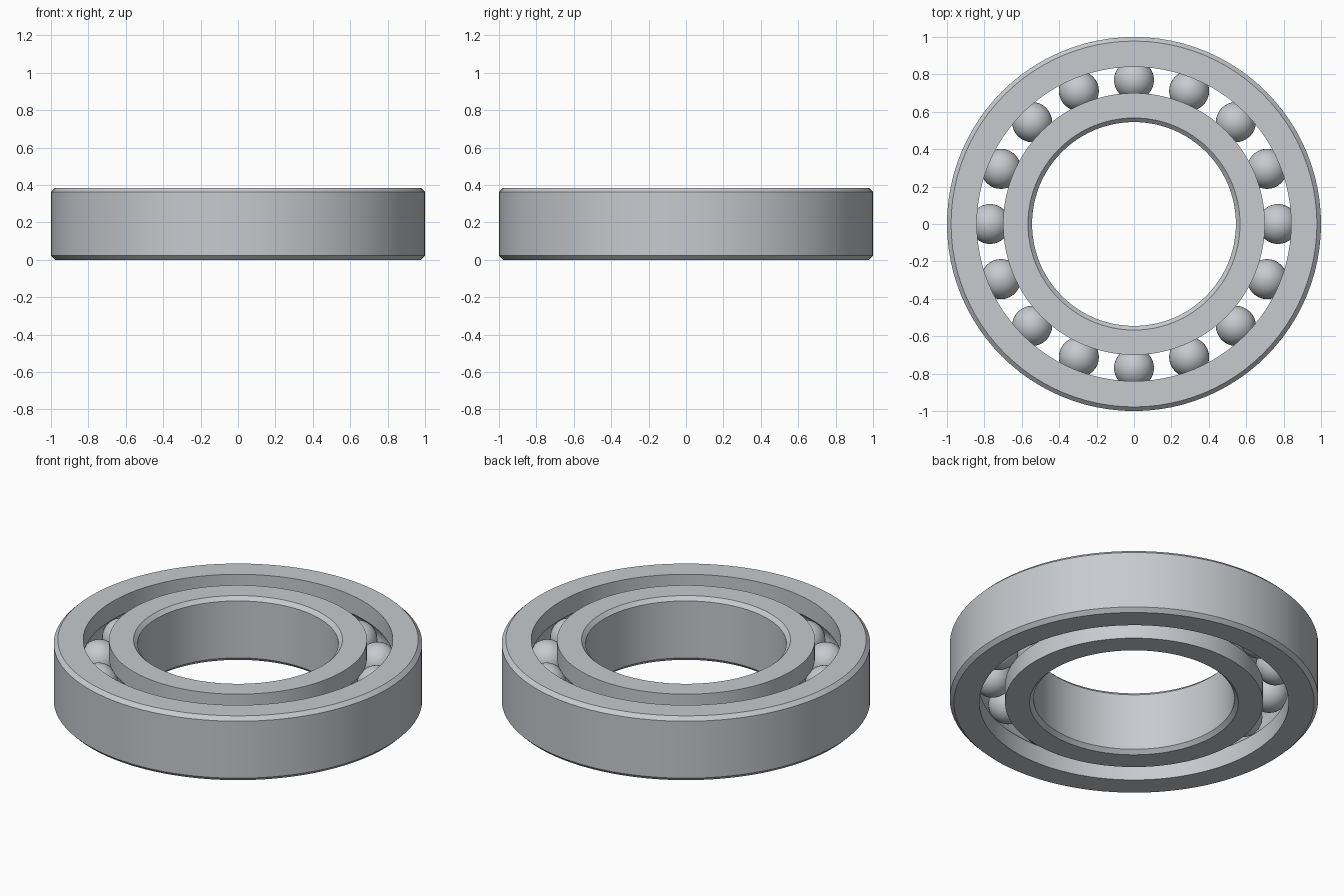
import bpy
import bmesh
from math import sin, cos, asin, pi, radians
from mathutils import Vector

default = bpy.data.objects.get("Cube")
if default:
    bpy.data.objects.remove(default, do_unlink=True)

HEIGHT = 0.385
MID = HEIGHT / 2
CHAMFER = 0.022
PITCH = 0.77          # radius of the ball circle
BALL_R = 0.107
GROOVE_R = 0.109
SEGMENTS = 96
BALLS = 16

steel = bpy.data.materials.new("brushed steel grey")
steel.use_nodes = True
colour = (0.57, 0.59, 0.62, 1)
steel.diffuse_color = colour
bsdf = steel.node_tree.nodes["Principled BSDF"]
bsdf.inputs["Base Color"].default_value = colour
bsdf.inputs["Roughness"].default_value = 0.5


def finish(name, bm, angle):
    """Turn a bmesh into a smooth shaded steel object."""
    mesh = bpy.data.meshes.new(name)
    bm.to_mesh(mesh)
    bm.free()
    mesh.materials.append(steel)
    obj = bpy.data.objects.new(name, mesh)
    bpy.context.collection.objects.link(obj)
    bpy.ops.object.select_all(action="DESELECT")
    obj.select_set(True)
    bpy.context.view_layer.objects.active = obj
    bpy.ops.object.shade_smooth_by_angle(angle=radians(angle))
    return obj


def race(name, rim, track):
    """Revolve a ring: chamfered at radius rim, ball groove at radius track."""
    side = 1 if rim > track else -1
    profile = [(track, 0), (rim - side * CHAMFER, 0), (rim, CHAMFER),
               (rim, HEIGHT - CHAMFER), (rim - side * CHAMFER, HEIGHT),
               (track, HEIGHT)]
    # Arc of the groove, from top to bottom
    limit = pi / 2 - asin(abs(track - PITCH) / GROOVE_R)
    steps = 12
    for i in range(steps + 1):
        a = limit * (1 - 2 * i / steps)
        profile.append((PITCH + side * GROOVE_R * cos(a),
                        MID + GROOVE_R * sin(a)))
    bm = bmesh.new()
    verts = [bm.verts.new((r, 0, z)) for r, z in profile]
    edges = [bm.edges.new((v, verts[i - 1])) for i, v in enumerate(verts)]
    bmesh.ops.spin(bm, geom=verts + edges, cent=(0, 0, 0), axis=(0, 0, 1),
                   angle=2 * pi, steps=SEGMENTS, use_merge=True)
    bmesh.ops.remove_doubles(bm, verts=bm.verts, dist=0.0001)
    bmesh.ops.recalc_face_normals(bm, faces=bm.faces)
    return finish(name, bm, 25)


# Rings
race("outer_race", 1.0, 0.84)
race("inner_race", 0.545, 0.70)

# Rolling balls
for n in range(BALLS):
    a = 2 * pi * n / BALLS
    bm = bmesh.new()
    bmesh.ops.create_uvsphere(bm, u_segments=32, v_segments=20, radius=BALL_R)
    ball = finish(f"ball_{n + 1}", bm, 40)
    ball.location = Vector((PITCH * cos(a), PITCH * sin(a), MID))
